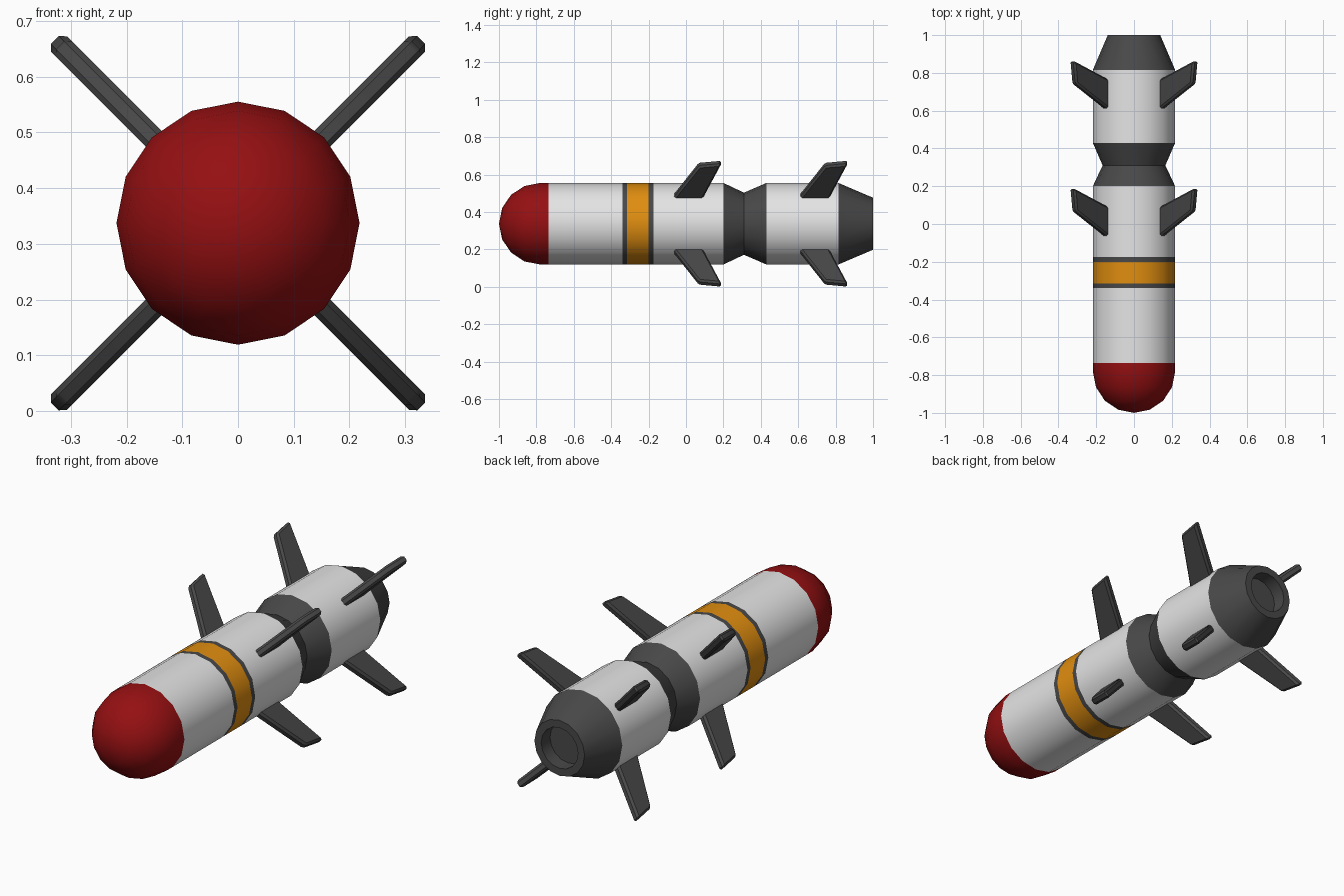
import bpy, bmesh, math
from mathutils import Matrix, Vector

if "Cube" in bpy.data.objects:
    bpy.data.objects.remove(bpy.data.objects["Cube"])

AXIS_Z, R, SIDES = 0.337, 0.218, 16


def material(name, rgb):
    m = bpy.data.materials.new(name)
    m.diffuse_color = (*rgb, 1)
    m.use_nodes = True
    m.node_tree.nodes["Principled BSDF"].inputs["Base Color"].default_value = m.diffuse_color
    return m


RED = material("dark red", (0.30, 0.005, 0.006))
WHITE = material("light grey", (0.78, 0.78, 0.78))
ORANGE = material("orange", (0.75, 0.27, 0.005))
DARK = material("charcoal", (0.065, 0.065, 0.065))


def finish(name, bm, mat):
    me = bpy.data.meshes.new(name)
    bm.to_mesh(me)
    bm.free()
    me.materials.append(mat)
    me.shade_smooth()
    me.set_sharp_from_angle(angle=math.radians(30))
    ob = bpy.data.objects.new(name, me)
    bpy.context.collection.objects.link(ob)
    return ob


def lathe(name, profile, mat):
    """Revolve (y, radius) points about the long axis; radius 0 makes a pole."""
    bm = bmesh.new()
    rings = []
    for y, r in profile:
        n = SIDES if r > 1e-6 else 1
        rings.append([bm.verts.new((r * math.cos(2 * math.pi * j / SIDES), y,
                                    AXIS_Z + r * math.sin(2 * math.pi * j / SIDES)))
                      for j in range(n)])
    for a, b in zip(rings, rings[1:]):
        for j in range(SIDES):
            k = (j + 1) % SIDES
            quad = [a[j % len(a)], b[j % len(b)], b[k % len(b)], a[k % len(a)]]
            bm.faces.new(list(dict.fromkeys(quad)))
    return finish(name, bm, mat)


# Rounded nose
dome = [(-0.78 - 0.22 * math.cos(math.radians(a)), R * math.sin(math.radians(a)))
        for a in (0, 22.5, 45, 67.5, 90)]
lathe("nose", dome + [(-0.735, R)], RED)

# Straight body sections and painted bands
for name, y0, y1, mat in (("front_body", -0.735, -0.34, WHITE),
                          ("front_stripe", -0.34, -0.315, DARK),
                          ("warning_band", -0.315, -0.20, ORANGE),
                          ("rear_stripe", -0.20, -0.175, DARK),
                          ("middle_body", -0.175, 0.20, WHITE),
                          ("rear_body", 0.43, 0.815, WHITE)):
    lathe(name, [(y0, R), (y1, R)], mat)

# Pinched waist and tapered tail with a hollow nozzle
lathe("waist", [(0.20, R), (0.31, 0.166), (0.43, R)], DARK)
lathe("tail_nozzle", [(0.815, R), (1.0, 0.139), (1.0, 0.102), (0.93, 0.102), (0.93, 0)], DARK)


# Swept fins: outline in (y, radius), thickened and chamfered
def fin(name, shift, angle):
    outline = [(-0.10, 0.15), (0.068, 0.450), (0.19, 0.466), (0.07, 0.15)]
    bm = bmesh.new()
    low, high = ([bm.verts.new((r, y + shift, t)) for y, r in outline] for t in (-0.02, 0.02))
    bm.faces.new(low)
    bm.faces.new(high[::-1])
    for i in range(4):
        k = (i + 1) % 4
        bm.faces.new((low[k], low[i], high[i], high[k]))
    bmesh.ops.recalc_face_normals(bm, faces=bm.faces)
    bmesh.ops.bevel(bm, geom=bm.edges[:], offset=0.01, segments=1, affect='EDGES')
    bm.transform(Matrix.Translation(Vector((0, 0, AXIS_Z))) @ Matrix.Rotation(angle, 4, 'Y'))
    finish(name, bm, DARK)


for row, shift in (("middle_fin", 0.0), ("rear_fin", 0.675)):
    for i in range(4):
        fin(f"{row}_{i + 1}", shift, math.radians(45 + 90 * i))
